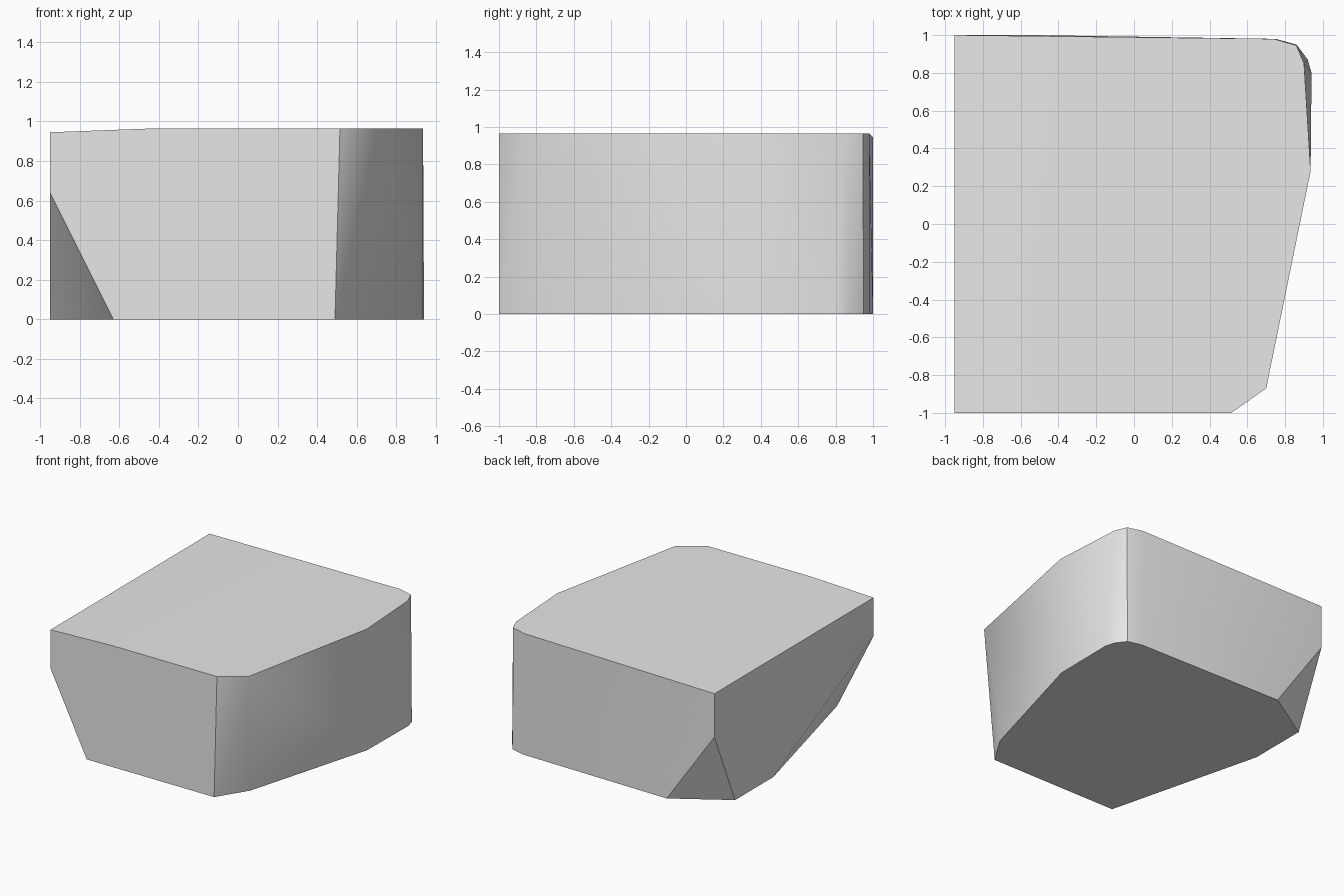
import bpy
import bmesh
from math import radians

cube = bpy.data.objects.get("Cube")
if cube:
    bpy.data.objects.remove(cube, do_unlink=True)

LEFT, FRONT, BACK, TOP = -0.95, -1.0, 1.0, 0.965

# Top outline; the left edge dips slightly
top = [(-0.41, FRONT), (0.515, FRONT), (0.70, -0.87), (0.935, 0.28),
       (0.90, 0.85), (0.86, 0.945), (0.74, 0.98)]
corners = [(x, y, TOP) for x, y in top]
corners += [(LEFT, FRONT, 0.945), (LEFT, BACK, 0.945)]

# Bottom outline, with both left corners cut away
bottom = [(-0.63, FRONT), (0.49, FRONT), (0.64, -0.76), (0.935, 0.29),
          (0.94, 0.80), (0.92, 0.87), (0.86, 0.95), (0.75, 0.98),
          (-0.53, BACK), (LEFT, 0.74), (LEFT, 0.26)]
corners += [(x, y, 0) for x, y in bottom]

# Upper ends of the two slanted corner cuts
corners += [(LEFT, FRONT, 0.64), (LEFT, BACK, 0.60)]

# Wrap the corners into one solid stone block
bm = bmesh.new()
for co in corners:
    bm.verts.new(co)
hull = bmesh.ops.convex_hull(bm, input=bm.verts[:])
spare = {v for v in hull["geom_interior"] + hull["geom_unused"]
         if isinstance(v, bmesh.types.BMVert)}
bmesh.ops.delete(bm, geom=list(spare), context='VERTS')
bmesh.ops.dissolve_limit(bm, angle_limit=radians(0.3),
                         verts=bm.verts[:], edges=bm.edges[:])
bmesh.ops.recalc_face_normals(bm, faces=bm.faces[:])

mesh = bpy.data.meshes.new("stone_block")
bm.to_mesh(mesh)
bm.free()
block = bpy.data.objects.new("stone_block", mesh)
bpy.context.collection.objects.link(block)

# Plain light grey
grey = bpy.data.materials.new("light_grey")
grey.use_nodes = True
colour = (0.8, 0.8, 0.8, 1)
grey.diffuse_color = colour
grey.node_tree.nodes["Principled BSDF"].inputs["Base Color"].default_value = colour
mesh.materials.append(grey)

# Soft shading over shallow bends, sharp at the cuts
bpy.ops.object.select_all(action='DESELECT')
block.select_set(True)
bpy.context.view_layer.objects.active = block
bpy.ops.object.shade_smooth_by_angle(angle=radians(30))
